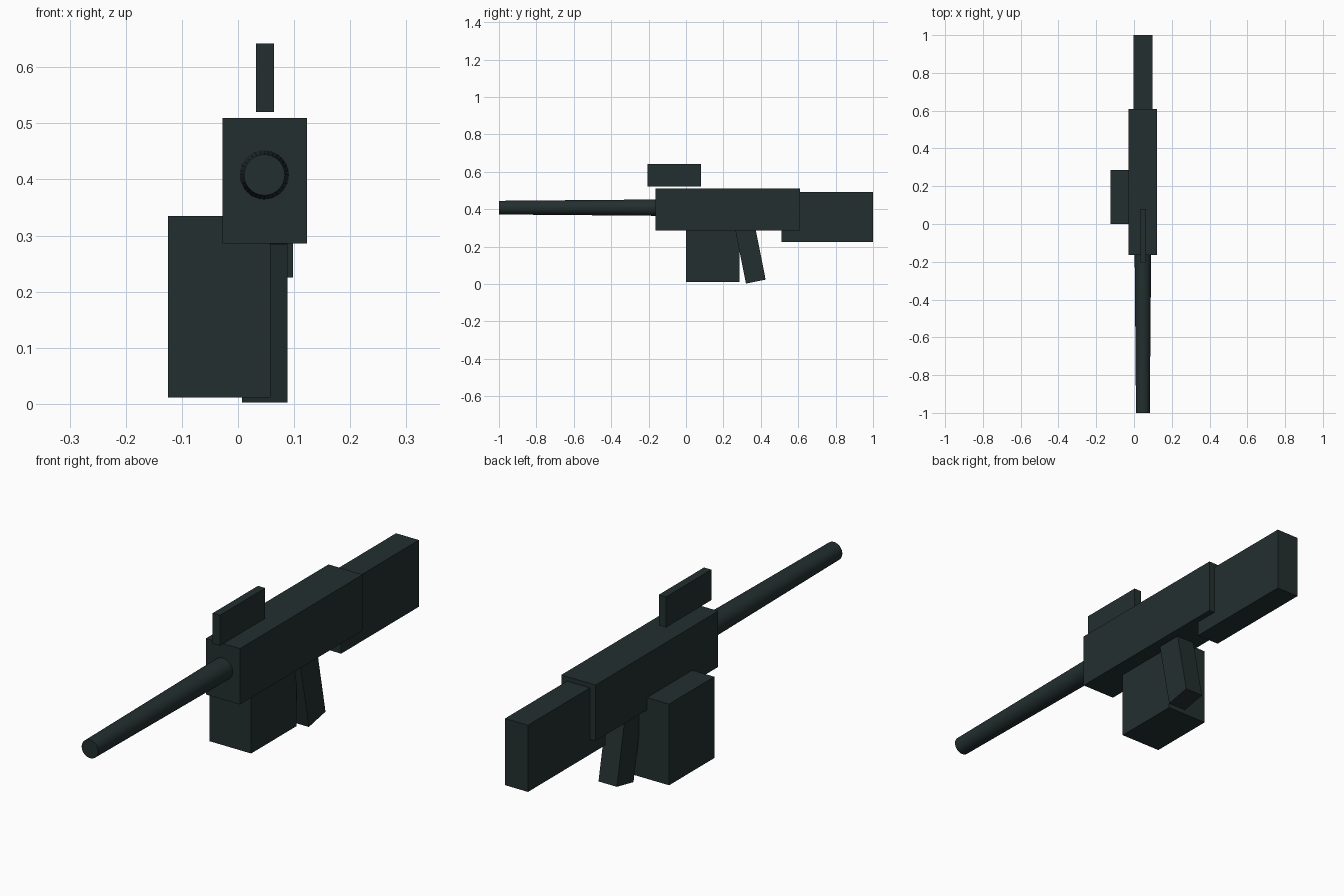
import bpy
import math
from mathutils import Vector

if "Cube" in bpy.data.objects:
    bpy.data.objects.remove(bpy.data.objects["Cube"])

gunmetal = bpy.data.materials.new("dark_gunmetal")
gunmetal.diffuse_color = (0.017, 0.028, 0.028, 1)
gunmetal.use_nodes = True
gunmetal.node_tree.nodes["Principled BSDF"].inputs["Base Color"].default_value = gunmetal.diffuse_color


def finish(obj, name):
    obj.name = name
    obj.data.materials.append(gunmetal)
    return obj


def box(name, lo, hi):
    """Axis-aligned box between two corners."""
    lo, hi = Vector(lo), Vector(hi)
    bpy.ops.mesh.primitive_cube_add(size=1, location=(lo + hi) / 2)
    obj = bpy.context.object
    obj.scale = hi - lo
    bpy.ops.object.transform_apply(location=False, rotation=False, scale=True)
    return finish(obj, name)


# Main blocks
box("receiver", (-0.028, -0.163, 0.286), (0.123, 0.61, 0.509))
box("stock", (-0.003, 0.51, 0.225), (0.098, 1.0, 0.491))
box("magazine", (-0.125, 0.0, 0.011), (0.058, 0.285, 0.335))
box("sight", (0.032, -0.205, 0.52), (0.064, 0.08, 0.642))

# Grip, leaning forward at the top
grip = box("grip", (0.007, -0.0535, -0.144), (0.088, 0.0535, 0.144))
grip.location = (0.0475, 0.345, 0.154)
grip.rotation_euler.x = math.radians(11.3)

# Tapered barrel, wide end set into the receiver
y_tip, y_root = -1.0, -0.15
bpy.ops.mesh.primitive_cone_add(
    vertices=32, radius1=0.0437, radius2=0.0365, depth=y_root - y_tip,
    location=(0.047, (y_tip + y_root) / 2, 0.408),
    rotation=(math.radians(90), 0, 0))
finish(bpy.context.object, "barrel")
bpy.ops.object.shade_smooth_by_angle(angle=math.radians(30))
